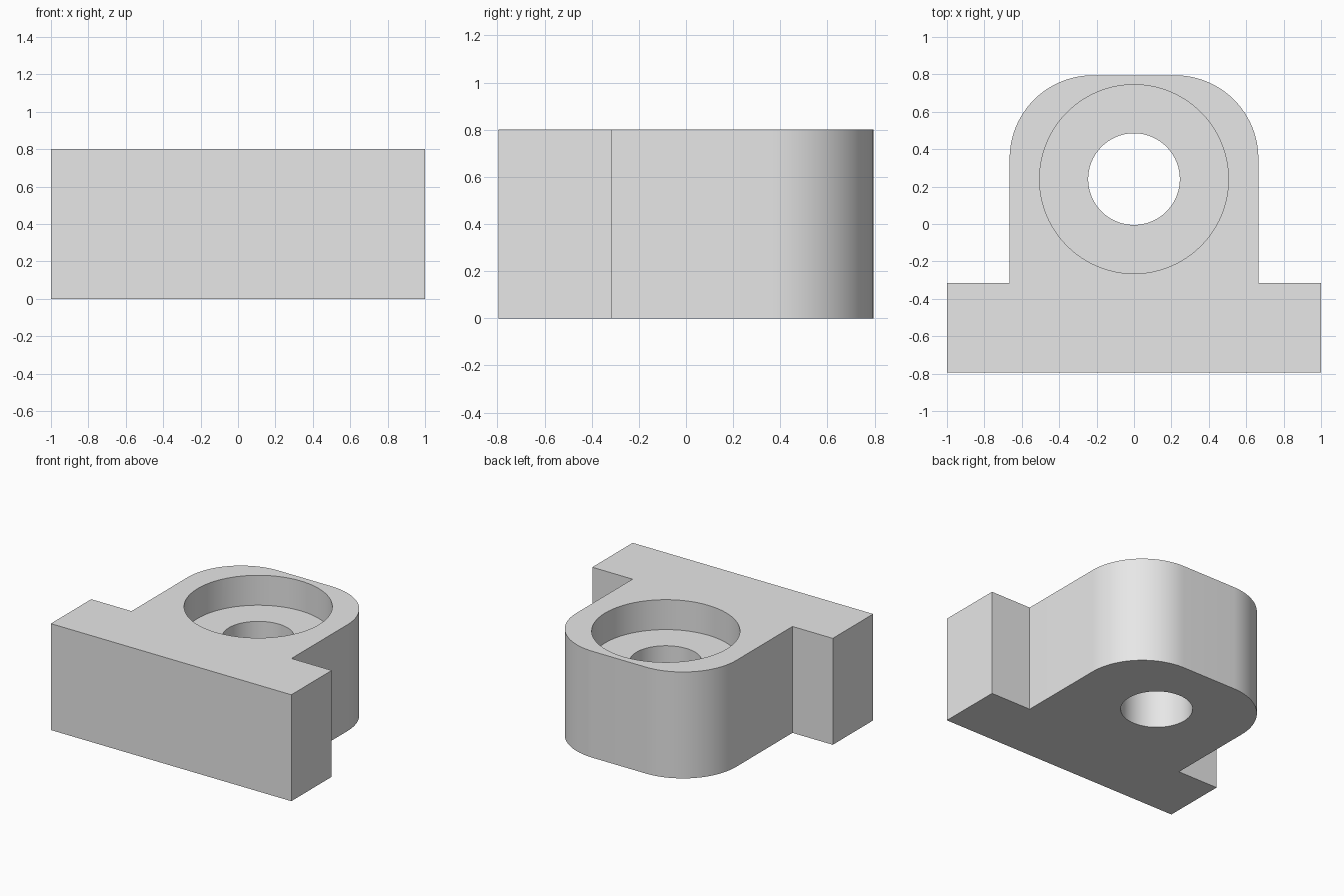
import bpy
import bmesh
from math import pi, cos, sin

HEIGHT = 0.8
BACK = 0.795         # half depth of the whole block
STEP = -0.315        # where the foot meets the body
BODY = 0.665         # half width of the body
RADIUS = 0.445       # rounded back corners
HOLE_Y = 0.24        # bore axis
FLOOR = 0.575        # counterbore floor

default = bpy.data.objects.get("Cube")
if default:
    bpy.data.objects.remove(default, do_unlink=True)

grey = bpy.data.materials.new("plain grey")
grey.use_nodes = True
grey.diffuse_color = (0.8, 0.8, 0.8, 1)
grey.node_tree.nodes["Principled BSDF"].inputs["Base Color"].default_value = (0.8, 0.8, 0.8, 1)


def prism(name, outline, z0, z1):
    """Extrude a counter-clockwise outline from z0 up to z1."""
    bm = bmesh.new()
    face = bm.faces.new([bm.verts.new((x, y, z0)) for x, y in outline])
    top = bmesh.ops.extrude_face_region(bm, geom=[face])["geom"]
    moved = [v for v in top if isinstance(v, bmesh.types.BMVert)]
    bmesh.ops.translate(bm, verts=moved, vec=(0, 0, z1 - z0))
    bmesh.ops.recalc_face_normals(bm, faces=bm.faces)
    mesh = bpy.data.meshes.new(name)
    bm.to_mesh(mesh)
    bm.free()
    mesh.materials.append(grey)
    obj = bpy.data.objects.new(name, mesh)
    bpy.context.collection.objects.link(obj)
    return obj


def arc(cx, cy, r, start, sweep, steps):
    return [(cx + r * cos(start + sweep * i / steps),
             cy + r * sin(start + sweep * i / steps)) for i in range(steps + 1)]


# Bracket block: wide foot at the front, round-cornered body behind
right_half = [(1, -BACK), (1, STEP), (BODY, STEP)]
right_half += arc(BODY - RADIUS, BACK - RADIUS, RADIUS, 0, pi / 2, 24)
outline = right_half + [(-x, y) for x, y in reversed(right_half)]
block = prism("bracket_block", outline, 0, HEIGHT)

# Through hole and counterbore
bpy.context.view_layer.objects.active = block
block.select_set(True)
for name, radius, bottom in (("through_hole", 0.245, -0.1), ("counterbore", 0.505, FLOOR)):
    circle = arc(0, HOLE_Y, radius, 0, 2 * pi, 96)[:-1]
    cutter = prism(name, circle, bottom, HEIGHT + 0.1)
    cutter.hide_render = True
    cut = block.modifiers.new(name, "BOOLEAN")
    cut.operation = "DIFFERENCE"
    cut.solver = "EXACT"
    cut.object = cutter
    bpy.ops.object.modifier_apply(modifier=cut.name)
    bpy.data.objects.remove(cutter, do_unlink=True)

bpy.ops.object.shade_smooth_by_angle(angle=pi / 6)
